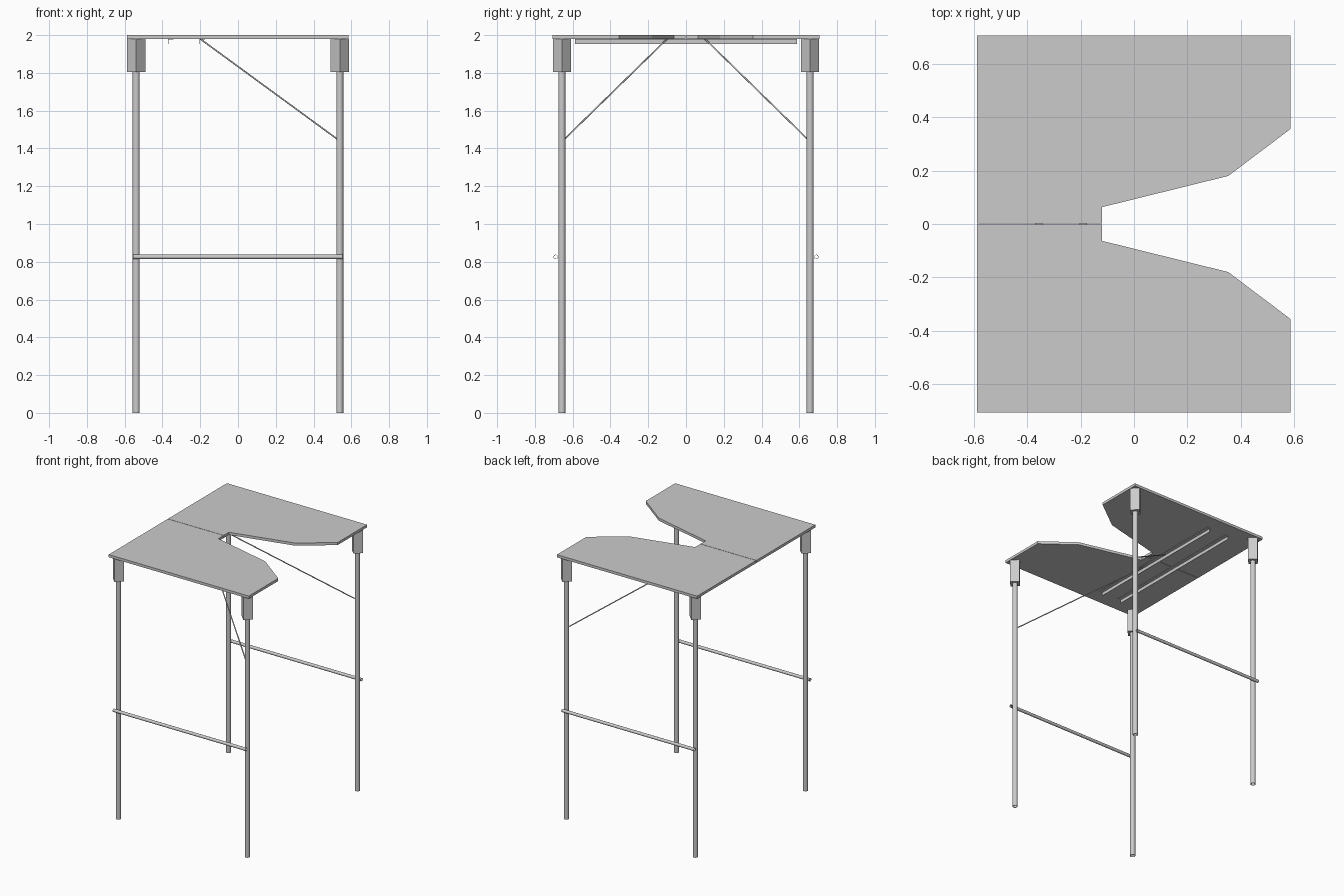
import bpy, bmesh, math
from mathutils import Vector

if "Cube" in bpy.data.objects:
    bpy.data.objects.remove(bpy.data.objects["Cube"])


def finish(name, bm, smooth=False):
    bmesh.ops.recalc_face_normals(bm, faces=bm.faces)
    mesh = bpy.data.meshes.new(name)
    bm.to_mesh(mesh)
    bm.free()
    ob = bpy.data.objects.new(name, mesh)
    bpy.context.collection.objects.link(ob)
    if smooth:
        bpy.ops.object.select_all(action='DESELECT')
        ob.select_set(True)
        bpy.context.view_layer.objects.active = ob
        bpy.ops.object.shade_smooth_by_angle(angle=math.radians(35))
    return ob


def prism(name, points, depth):
    """Extrude a closed planar outline along a vector."""
    bm = bmesh.new()
    face = bm.faces.new([bm.verts.new(p) for p in points])
    ext = bmesh.ops.extrude_face_region(bm, geom=[face])
    verts = [g for g in ext["geom"] if isinstance(g, bmesh.types.BMVert)]
    bmesh.ops.translate(bm, verts=verts, vec=Vector(depth))
    return finish(name, bm)


def tube(name, start, end, radius, wall, sides=24):
    """Open-ended pipe with a wall, between two points."""
    start, end = Vector(start), Vector(end)
    turn = (end - start).to_track_quat('Z', 'Y')
    bm = bmesh.new()
    rings = []
    for p, r in ((start, radius), (end, radius), (end, radius - wall), (start, radius - wall)):
        rings.append([bm.verts.new(p + turn @ Vector((r * math.cos(a), r * math.sin(a), 0)))
                      for a in (2 * math.pi * i / sides for i in range(sides))])
    for k in range(4):
        a, b = rings[k], rings[(k + 1) % 4]
        for i in range(sides):
            j = (i + 1) % sides
            bm.faces.new((a[i], a[j], b[j], b[i]))
    return finish(name, bm, True)


LX, LY = 0.539, 0.657      # leg centres
UNDER = 1.98               # underside of the top

outline = [(-0.587, 0.0015), (-0.587, 0.706), (0.585, 0.706), (0.585, 0.355),
           (0.353, 0.18), (-0.12, 0.063), (-0.12, 0.0015)]

for s, side in ((-1, "front"), (1, "back")):
    # Half of the notched top
    prism(side + "_top_panel", [(x, s * y, UNDER) for x, y in outline], (0, 0, 0.02))

    for t, hand in ((-1, "left"), (1, "right")):
        # Leg and its diagonal corner socket
        x, y, h = t * LX, s * LY, 0.048
        tube(f"{side}_{hand}_leg", (x, y, 0), (x, y, 1.97), 0.0185, 0.003)
        prism(f"{side}_{hand}_leg_socket",
              [(x - h, y, 1.805), (x, y - h, 1.805), (x + h, y, 1.805), (x, y + h, 1.805)],
              (0, 0, UNDER - 1.805))

    # Side rail outside the legs
    tube(side + "_side_rail", (-0.557, s * 0.69, 0.826), (0.552, s * 0.69, 0.826), 0.0115, 0.002)

    # Diagonal brace from right leg up to the top
    tube(side + "_brace", (0.525, s * 0.643, 1.45), (-0.2, s * 0.1, 1.98), 0.004, 0.0015, 12)

# Angle bars joining the two panels underneath
for x, name in ((-0.37, "outer"), (-0.204, "inner")):
    w, th = 0.028, 0.003
    profile = [(0, 0), (w, 0), (w, -th), (th, -th), (th, -w), (0, -w)]
    prism(name + "_angle_bar", [(x + a, -0.587, UNDER + b) for a, b in profile], (0, 1.174, 0))
